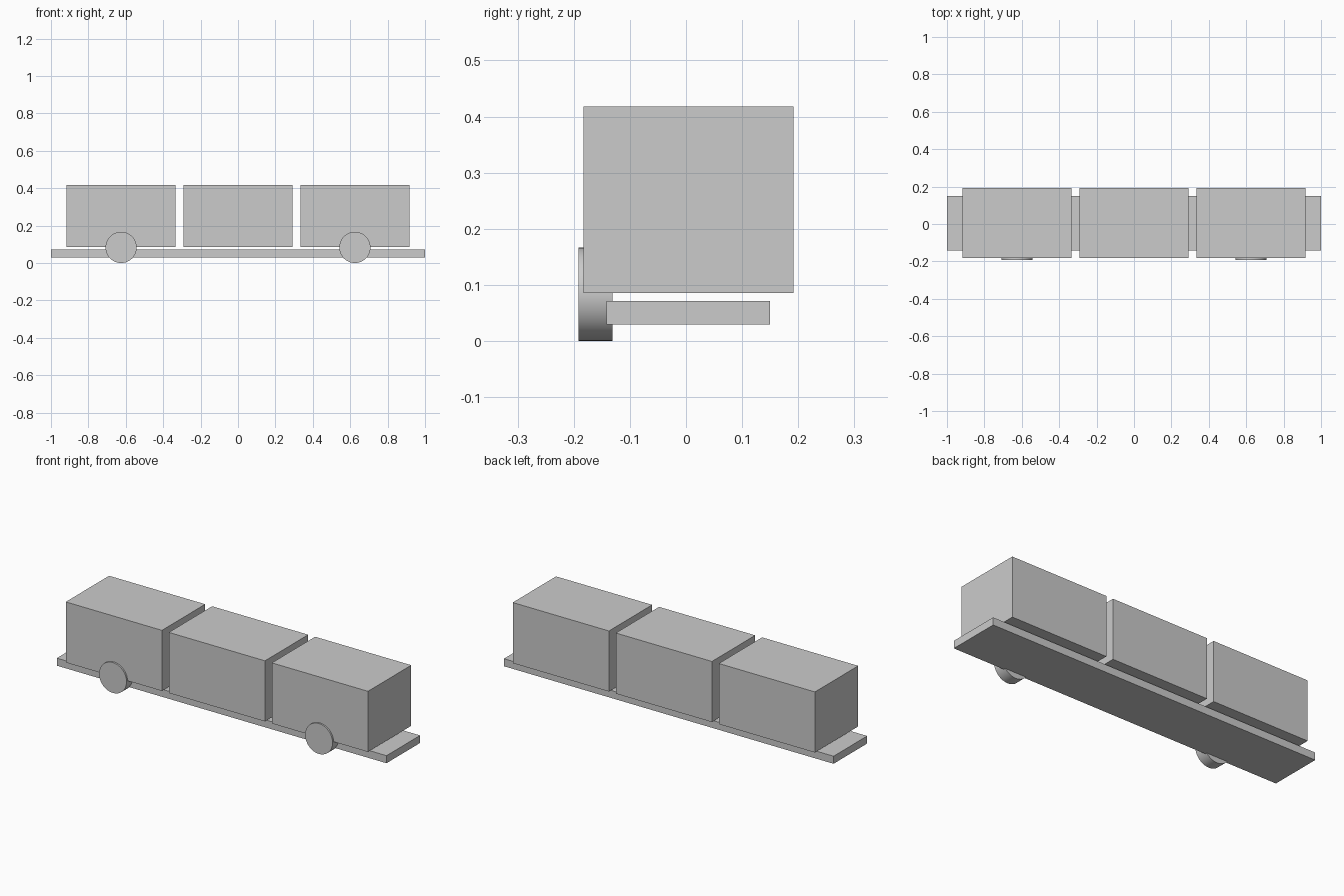
import bpy
import math

if "Cube" in bpy.data.objects:
    bpy.data.objects.remove(bpy.data.objects["Cube"])


def box(name, x, y, z):
    """Box from (min, max) ranges on each axis."""
    bpy.ops.mesh.primitive_cube_add(
        size=1, location=[sum(r) / 2 for r in (x, y, z)])
    ob = bpy.context.object
    ob.name = name
    ob.scale = [r[1] - r[0] for r in (x, y, z)]
    bpy.ops.object.transform_apply(location=False, rotation=False, scale=True)
    return ob


def wheel(name, x):
    """Wheel with its axle along y, resting on the ground."""
    radius, y0, y1 = 0.0833, -0.192, -0.131
    bpy.ops.mesh.primitive_cylinder_add(
        vertices=48, radius=radius, depth=y1 - y0,
        location=(x, (y0 + y1) / 2, radius), rotation=(math.pi / 2, 0, 0))
    ob = bpy.context.object
    ob.name = name
    bpy.ops.object.shade_smooth_by_angle(angle=math.radians(30))
    return ob


# Flat deck
box("deck", (-1, 1), (-0.1415, 0.1495), (0.0298, 0.0712))

# Three cargo crates just above the deck
for label, cx in (("left", -0.625), ("middle", 0), ("right", 0.625)):
    box(f"{label}_crate", (cx - 0.2917, cx + 0.2917),
        (-0.183, 0.192), (0.0853, 0.4177))

# Two wheels on the front side only
for label, cx in (("left", -0.625), ("right", 0.625)):
    wheel(f"{label}_wheel", cx)
